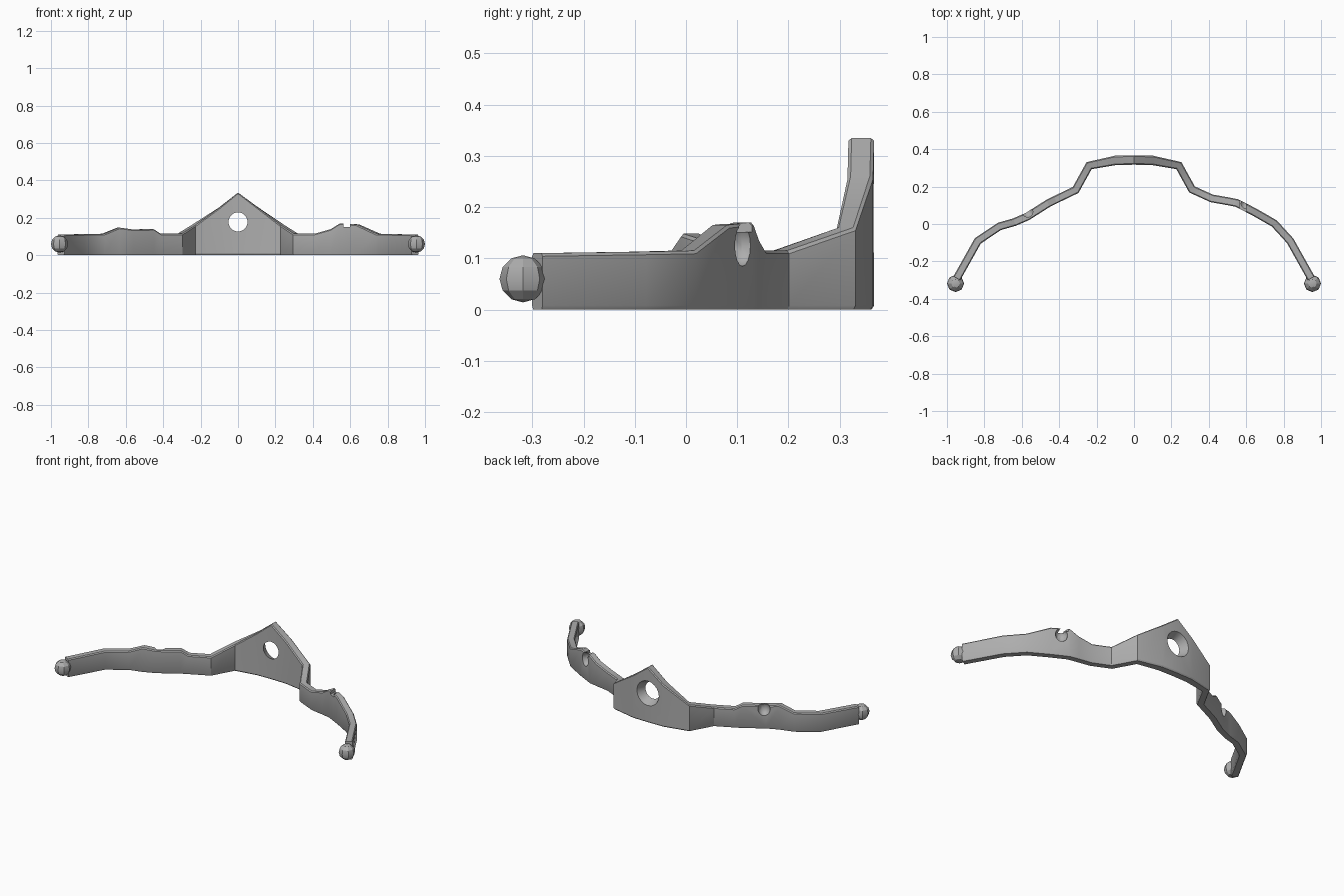
import bpy, bmesh
from mathutils import Vector, Matrix

cube = bpy.data.objects.get("Cube")
if cube:
    bpy.data.objects.remove(cube)

grey = bpy.data.materials.new("plain grey")
grey.use_nodes = True
colour = (0.42, 0.42, 0.42, 1)
grey.diffuse_color = colour
grey.node_tree.nodes["Principled BSDF"].inputs["Base Color"].default_value = colour


def add_object(name, bm):
    bmesh.ops.recalc_face_normals(bm, faces=bm.faces)
    mesh = bpy.data.meshes.new(name)
    bm.to_mesh(mesh)
    bm.free()
    mesh.materials.append(grey)
    obj = bpy.data.objects.new(name, mesh)
    bpy.context.collection.objects.link(obj)
    return obj


def smooth(obj, angle):
    bpy.ops.object.select_all(action="DESELECT")
    obj.select_set(True)
    bpy.context.view_layer.objects.active = obj
    bpy.ops.object.shade_smooth_by_angle(angle=angle)


# Centre line of the band: x, y and height of the top edge
left_arm = [(.1, .34, .26), (.24, .312, .16), (.31, .185, .115), (.415, .137, .115),
            (.5, .122, .14), (.55, .112, .17), (.64, .066, .165), (.75, .003, .115),
            (.835, -.09, .113), (.947, -.29, .11)]
right_arm = [(-.1, .34, .255), (-.24, .312, .16), (-.312, .182, .115), (-.42, .13, .115),
             (-.46, .11, .14), (-.57, .04, .138), (-.64, .01, .148), (-.72, -.013, .115),
             (-.835, -.09, .113), (-.947, -.29, .11)]
path = [Vector(p) for p in right_arm[::-1] + [(0, .342, .335)] + left_arm]

# Band: a softly chamfered section swept along the path with mitred corners
bm = bmesh.new()
rings = []
for i, p in enumerate(path):
    before = (p - path[max(i - 1, 0)]).xy
    after = (path[min(i + 1, len(path) - 1)] - p).xy
    before = before.normalized() if before.length else after.normalized()
    after = after.normalized() if after.length else before
    along = (before + after).normalized()
    side = Vector((-along.y, along.x, 0)) / along.dot(after)
    half = .025 if abs(p.x) < .2 else .021
    section = [(-.8, 0), (-1, .008), (-1, p.z - .006), (-.75, p.z),
               (.75, p.z), (1, p.z - .006), (1, .008), (.8, 0)]
    rings.append([bm.verts.new(Vector((p.x, p.y, z)) + side * half * w) for w, z in section])
for a, b in zip(rings, rings[1:]):
    for k in range(len(a)):
        n = (k + 1) % len(a)
        bm.faces.new((a[k], a[n], b[n], b[k]))
bm.faces.new(rings[0])
bm.faces.new(rings[-1])
band = add_object("band", bm)


def cut(name, bm):
    cutter = add_object(name, bm)
    cutter.hide_render = True
    mod = band.modifiers.new(name, "BOOLEAN")
    mod.operation = "DIFFERENCE"
    mod.solver = "EXACT"
    mod.object = cutter
    bpy.context.view_layer.objects.active = band
    bpy.ops.object.modifier_apply(modifier=name)
    bpy.data.objects.remove(cutter)


# Tapered round hole in the peak, wider at the back
bm = bmesh.new()
bmesh.ops.create_cone(bm, cap_ends=True, segments=20, radius1=.04, radius2=.086, depth=.1,
                      matrix=Matrix.Translation((0, .342, .178)) @ Matrix.Rotation(-1.5708, 4, "X"))
cut("peak_hole", bm)

# Rounded sockets on the outer side of each arm
for name, place in (("left_socket", (.598, .108, .125)), ("right_socket", (-.57, .066, .12))):
    bm = bmesh.new()
    bmesh.ops.create_uvsphere(bm, u_segments=12, v_segments=8, radius=.034,
                              matrix=Matrix.Translation(place) @ Matrix.Diagonal((1, 1, 1.2, 1)))
    cut(name, bm)

# Narrow slot leading into the left socket
bm = bmesh.new()
bmesh.ops.create_cube(bm, size=1, matrix=Matrix.Translation((.582, .09, .168))
                      @ Matrix.Diagonal((.036, .12, .034, 1)))
cut("left_slot", bm)
smooth(band, .5)

# Faceted knobs at the tips
for name, s in (("left_knob", 1), ("right_knob", -1)):
    bm = bmesh.new()
    bmesh.ops.create_uvsphere(bm, u_segments=8, v_segments=6, radius=.046,
                              matrix=Matrix.Translation((s * .954, -.318, .06)))
    smooth(add_object(name, bm), .5)
